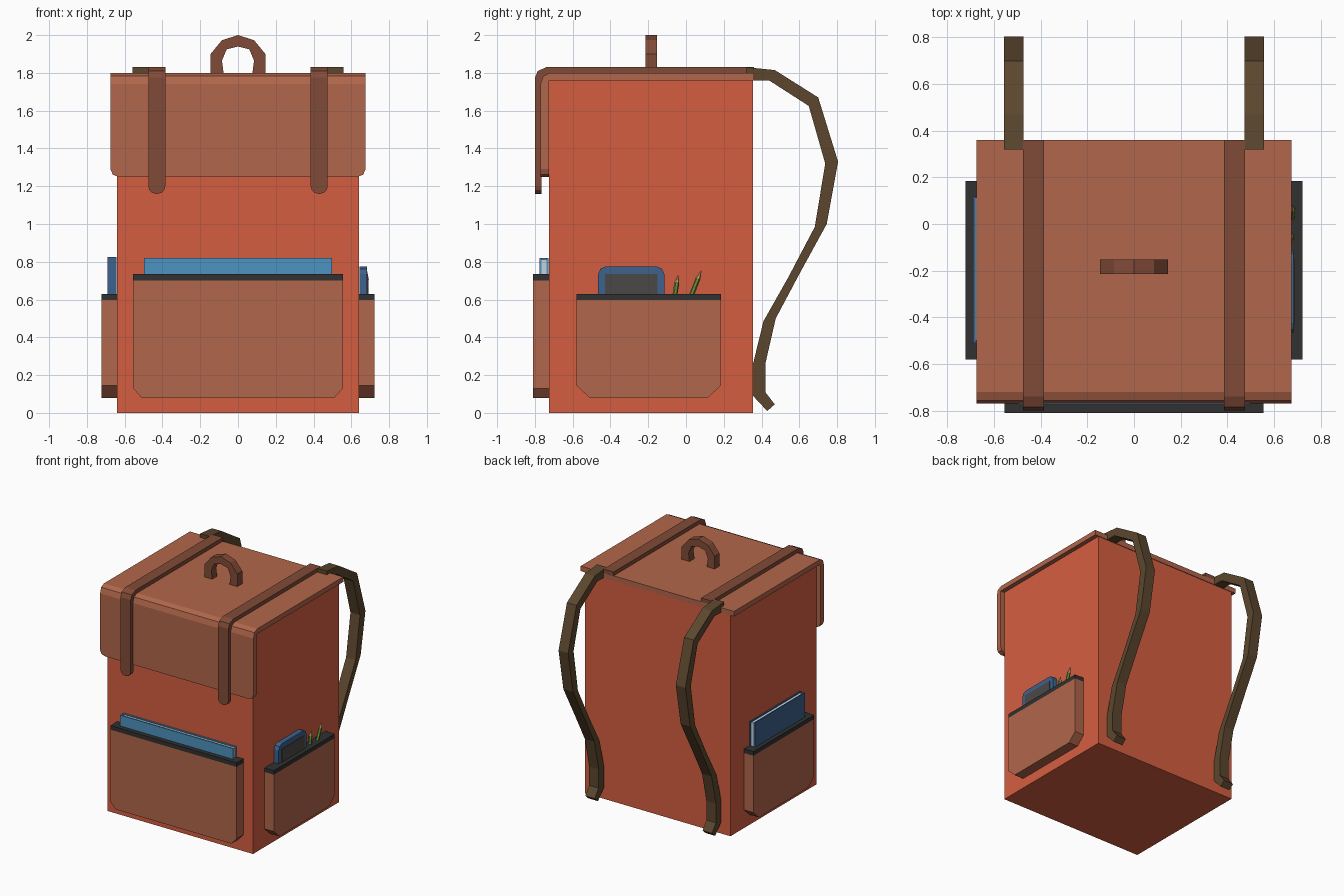
import bpy, bmesh, math
from mathutils import Vector

if "Cube" in bpy.data.objects:
    bpy.data.objects.remove(bpy.data.objects["Cube"])


def mat(name, r, g, b):
    m = bpy.data.materials.new(name)
    m.diffuse_color = tuple((c / 255) ** 2.2 for c in (r, g, b)) + (1,)
    m.use_nodes = True
    m.node_tree.nodes["Principled BSDF"].inputs["Base Color"].default_value = m.diffuse_color
    return m


CANVAS = mat("canvas", 212, 94, 66)
LEATHER = mat("leather", 176, 102, 76)
STRAP = mat("strap_leather", 128, 76, 58)
WEB = mat("webbing", 92, 72, 50)
DARK = mat("dark_trim", 52, 52, 52)
BLUE = mat("blue_cover", 80, 145, 190)
NAVY = mat("navy_case", 62, 98, 140)
GREY = mat("screen", 76, 74, 72)
PAPER = mat("paper", 195, 210, 220)
GREEN = mat("pencil_green", 110, 140, 60)
WOOD = mat("pencil_wood", 205, 165, 110)


def finish(name, bm, material):
    bmesh.ops.recalc_face_normals(bm, faces=bm.faces)
    me = bpy.data.meshes.new(name)
    bm.to_mesh(me)
    bm.free()
    me.materials.append(material)
    ob = bpy.data.objects.new(name, me)
    bpy.context.collection.objects.link(ob)
    return ob


def prism(name, pts, axis, lo, hi, material, bevel=None):
    """Extrude a 2D profile along x or y; bevel = (test, offset, segments)."""
    bm = bmesh.new()
    place = (lambda p, d: (d, p[0], p[1])) if axis == 'x' else (lambda p, d: (p[0], d, p[1]))
    face = bm.faces.new([bm.verts.new(place(p, lo)) for p in pts])
    ext = bmesh.ops.extrude_face_region(bm, geom=[face])
    moved = [v for v in ext['geom'] if isinstance(v, bmesh.types.BMVert)]
    shift = Vector(place((0, 0), hi - lo))
    bmesh.ops.translate(bm, verts=moved, vec=shift)
    if bevel:
        test, offset, seg = bevel
        edges = [e for e in bm.edges if test(*e.verts)]
        bmesh.ops.bevel(bm, geom=edges, offset=offset, segments=seg, profile=0.5, affect='EDGES')
    return finish(name, bm, material)


def rect(a0, a1, b0, b1):
    return [(a0, b0), (a1, b0), (a1, b1), (a0, b1)]


def box(name, x, y, z, material):
    return prism(name, rect(*x, *z), 'y', *y, material)


def bottom_corners(z):
    """Edges running front to back at height z."""
    return lambda a, b: abs(a.co.z - z) < 1e-4 and abs(b.co.z - z) < 1e-4 and abs(a.co.x - b.co.x) < 1e-4


# Main body
box("bag_body", (-.64, .64), (-.725, .355), (0, 1.765), CANVAS)

# Folded lid with rounded lower corners
prism("lid_flap", [(-.77, 1.25), (-.77, 1.74), (-.757, 1.783), (-.72, 1.80), (.36, 1.80),
                   (.36, 1.76), (-.725, 1.76), (-.725, 1.25)], 'x', -.675, .675, LEATHER,
      (bottom_corners(1.25), .04, 2))

# Lid straps and shoulder straps, both sides
outer = [(.32, 1.83), (.47, 1.815), (.70, 1.67), (.805, 1.33), (.745, 1.0), (.60, .735),
         (.475, .50), (.42, .26), (.42, .11), (.47, .045)]
inner = [(.32, 1.76), (.44, 1.76), (.65, 1.625), (.737, 1.32), (.682, .985), (.54, .715),
         (.41, .485), (.355, .26), (.355, .09), (.43, .01)]
for side, s in (("left", -1), ("right", 1)):
    prism(side + "_lid_strap", [(-.80, 1.16), (-.80, 1.775), (-.785, 1.81), (-.74, 1.83), (.36, 1.83),
                                (.36, 1.795), (-.72, 1.795), (-.765, 1.74), (-.765, 1.16)],
          'x', s * .43 - .045, s * .43 + .045, STRAP, (bottom_corners(1.16), .04, 3))
    prism(side + "_shoulder_strap", outer + inner[::-1], 'x', s * .516 - .042, s * .516 + .042, WEB)

# Carry handle
arch_out = [(-.145, 1.79), (-.145, 1.90), (-.085, 1.973), (0, 2.0)]
arch_in = [(-.075, 1.79), (-.085, 1.865), (-.06, 1.925), (0, 1.94)]


def mirrored(half):
    return half + [(-x, z) for x, z in half[-2::-1]]


prism("carry_handle", mirrored(arch_out) + mirrored(arch_in)[::-1], 'y', -.215, -.153, STRAP)


# Pockets with dark top bands
def pocket(name, axis, a0, a1, top, d0, d1, cx, cz):
    z = .08
    prism(name, [(a0, top - .033), (a0, z + cz), (a0 + cx, z), (a1 - cx, z), (a1, z + cz), (a1, top - .033)],
          axis, d0, d1, LEATHER)
    prism(name + "_band", rect(a0, a1, top - .033, top), axis, d0, d1, DARK)


pocket("front_pocket", 'y', -.555, .555, .735, -.81, -.725, .045, .05)
pocket("right_pocket", 'x', -.58, .185, .63, .64, .722, .07, .065)
pocket("left_pocket", 'x', -.58, .185, .63, -.722, -.64, .07, .065)

# Notebook in the front pocket: covers, spine and pages
box("front_book_cover", (-.497, .497), (-.775, -.765), (.60, .82), BLUE)
box("front_book_back", (-.497, .497), (-.738, -.728), (.60, .82), BLUE)
box("front_book_spine", (-.497, -.485), (-.765, -.738), (.60, .82), BLUE)
box("front_book_pages", (-.485, .49), (-.765, -.738), (.60, .812), PAPER)

# Notebook in the left pocket, spine toward the front
box("side_book_cover", (-.69, -.68), (-.51, .12), (.50, .825), NAVY)
box("side_book_back", (-.653, -.643), (-.51, .12), (.50, .825), NAVY)
box("side_book_spine", (-.68, -.653), (-.51, -.498), (.50, .825), NAVY)
box("side_book_pages", (-.68, -.653), (-.498, .113), (.50, .817), PAPER)

# Tablet in the right pocket
prism("tablet_case", [(-.465, .55), (-.115, .55), (-.115, .735), (-.127, .763), (-.155, .775),
                      (-.425, .775), (-.453, .763), (-.465, .735)], 'x', .643, .684, NAVY)
box("tablet_screen", (.68, .689), (-.43, -.15), (.55, .735), GREY)


# Pencils in the right pocket
def cone(name, a, b, r0, r1, material):
    a, b = Vector(a), Vector(b)
    bm = bmesh.new()
    bmesh.ops.create_cone(bm, cap_ends=True, segments=6, radius1=r0, radius2=r1, depth=(b - a).length)
    ob = finish(name, bm, material)
    ob.rotation_euler = (b - a).to_track_quat('Z', 'Y').to_euler()
    ob.location = (a + b) / 2


for i, (base, tip) in enumerate([((.675, -.07, .55), (.672, -.043, .728)),
                                 ((.675, .00, .55), (.682, .08, .752))]):
    neck = Vector(tip).lerp(Vector(base), .2)
    cone(f"pencil_{i + 1}", base, neck, .013, .013, GREEN)
    cone(f"pencil_tip_{i + 1}", neck, tip, .013, .002, WOOD)
